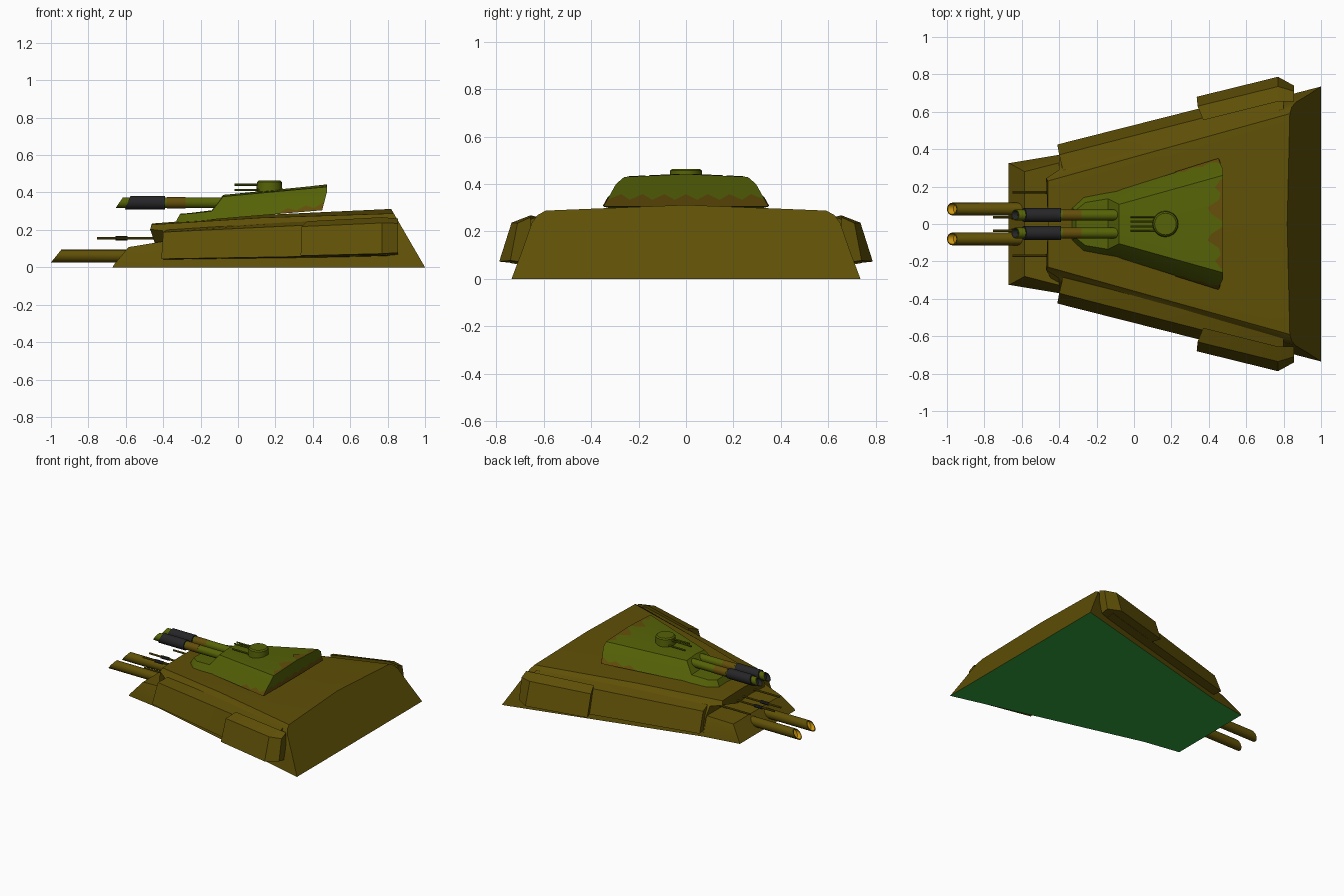
import bpy, bmesh, math
from mathutils import Vector

if "Cube" in bpy.data.objects:
    bpy.data.objects.remove(bpy.data.objects["Cube"])


def mat(name, r, g, b):
    m = bpy.data.materials.new(name)
    m.diffuse_color = (r, g, b, 1)
    m.use_nodes = True
    m.node_tree.nodes["Principled BSDF"].inputs["Base Color"].default_value = m.diffuse_color
    return m


OLIVE = mat("hull_olive", 0.115, 0.08, 0.002)
GREEN = mat("turret_green", 0.092, 0.122, 0.002)
BROWN = mat("camo_brown", 0.125, 0.075, 0.003)
DARK = mat("sleeve_black", 0.019, 0.019, 0.021)
AMBER = mat("bore_amber", 0.62, 0.31, 0.005)
UNDER = mat("underside_green", 0.033, 0.36, 0.048)


def finish(name, bm, mats, smooth=None):
    bmesh.ops.recalc_face_normals(bm, faces=bm.faces[:])
    me = bpy.data.meshes.new(name)
    bm.to_mesh(me)
    bm.free()
    ob = bpy.data.objects.new(name, me)
    bpy.context.collection.objects.link(ob)
    for m in mats:
        me.materials.append(m)
    if smooth:
        bpy.ops.object.select_all(action='DESELECT')
        ob.select_set(True)
        bpy.context.view_layer.objects.active = ob
        bpy.ops.object.shade_smooth_by_angle(angle=math.radians(smooth))
    return ob


def full(half):
    """Half ring (bottom edge to centre line) -> whole ring mirrored in y."""
    return half + [(x, -y, z) for x, y, z in reversed(half) if y > 0]


def loft(name, rings, mats, under=False):
    bm = bmesh.new()
    vs = [[bm.verts.new(p) for p in r] for r in rings]
    n = len(vs[0])
    for a, b in zip(vs, vs[1:]):
        for i in range(n):
            j = (i + 1) % n
            bm.faces.new((a[i], a[j], b[j], b[i]))
    bm.faces.new(vs[0])
    bm.faces.new(vs[-1])
    if under:
        for f in bm.faces:
            if all(v.co.z < 0.002 for v in f.verts):
                f.material_index = 1
    return finish(name, bm, mats, 25)


def tube(name, x0, x1, y, z, r, m, slant=0.0, bore=None, sides=16):
    """Barrel along x, muzzle at x0 cut at a slant, optional hollow bore."""
    bm = bmesh.new()

    def ring(x, rad, s):
        out = []
        for i in range(sides):
            a = 2 * math.pi * i / sides
            dz = rad * math.sin(a)
            out.append(bm.verts.new((x + s * (dz + r) / (2 * r),
                                     y + rad * math.cos(a), z + dz)))
        return out
    rings = [ring(x1, r, 0), ring(x0, r, slant)]
    if bore:
        rings += [ring(x0, r * 0.84, slant), ring(x0 + 0.03, r * 0.84, slant)]
    for k, (a, b) in enumerate(zip(rings, rings[1:])):
        for i in range(sides):
            j = (i + 1) % sides
            f = bm.faces.new((a[i], a[j], b[j], b[i]))
            f.material_index = 1 if k == 2 else 0
    bm.faces.new(rings[0])
    bm.faces.new(rings[-1]).material_index = 1 if bore else 0
    return finish(name, bm, [m, bore or m], 35)


def camo_plate(name, bl, br, tl, tr, out, heights):
    """Thin zigzag plate lying on the quad bl-br-tr-tl, lifted by out."""
    bl, br, tl, tr, out = map(Vector, (bl, br, tl, tr, out))
    bm = bmesh.new()
    prev = None
    for i, h in enumerate(heights):
        u = i / (len(heights) - 1)
        a, b = bl.lerp(br, u), tl.lerp(tr, u)
        pair = [bm.verts.new(a + out), bm.verts.new(a.lerp(b, h) + out)]
        if prev:
            bm.faces.new((prev[0], pair[0], pair[1], prev[1]))
        prev = pair
    finish(name, bm, [BROWN])


# Main hull: wedge widening to a flat sloped rear, overhanging its nose
front = [(-.40, .37, 0), (-.40, .34, .13), (-.40, .29, .195),
         (-.47, .245, .203), (-.46, .23, .228), (-.46, 0, .234)]
rear = [(1 - .58 * z, y, z) for y, z in ((.735, 0), (.69, .12), (.65, .235),
                                         (.625, .27), (.59, .288), (0, .312))]
mid = [tuple(Vector(a).lerp(Vector(b), 0.45)) for a, b in zip(front, rear)]
mid = mid[:4] + [(x, y, z + .01) for x, y, z in mid[4:]]
loft("hull", [full(front), full(mid), full(rear)], [OLIVE, UNDER], True)

# Low nose block
loft("nose", [
    full([(-.67, .325, 0), (-.665, .324, .012), (-.585, .28, .108), (-.585, 0, .108)]),
    full([(-.40, .37, 0), (-.40, .368, .012), (-.39, .33, .14), (-.39, 0, .14)]),
], [OLIVE, UNDER], True)

# Side skirts, long one and thicker rear one on each side
skirts = {
    "long_skirt": [
        [(-.41, .425, .045), (-.40, .37, .188), (-.38, .285, .20), (-.39, .34, .04)],
        [(.36, .620, .058), (.36, .565, .225), (.36, .47, .248), (.36, .54, .05)],
        [(.80, .735, .065), (.80, .675, .245), (.80, .60, .27), (.80, .65, .06)]],
    "rear_skirt": [
        [(.335, .68, .062), (.34, .63, .218), (.37, .555, .246), (.38, .57, .055)],
        [(.77, .787, .073), (.77, .735, .237), (.77, .655, .268), (.77, .66, .06)],
        [(.855, .74, .078), (.855, .71, .235), (.855, .655, .26), (.855, .66, .065)]],
}
for name, rings in skirts.items():
    for side, s in (("left", -1), ("right", 1)):
        loft(f"{name}_{side}", [[(x, s * y, z) for x, y, z in r] for r in rings], [OLIVE])

# Turret with low front deck and raised rear
loft("turret", [full(h) for h in (
    [(-.335, .085, .235), (-.325, .081, .258), (-.31, .075, .285), (-.31, 0, .286)],
    [(-.27, .145, .24), (-.265, .13, .262), (-.26, .115, .287), (-.26, 0, .290)],
    [(-.09, .175, .26), (-.11, .16, .278), (-.14, .135, .300), (-.14, 0, .305)],
    [(-.06, .187, .262), (-.07, .145, .32), (-.08, .105, .378), (-.08, 0, .387)],
    [(.45, .348, .305), (.475, .295, .40), (.475, .26, .43), (.475, 0, .442)])], [GREEN])

# Brown zigzag camouflage on the turret rear, roof edge and sides
camo_plate("rear_camo", (.45, -.348, .305), (.45, .348, .305),
           (.475, -.295, .40), (.475, .295, .40), (.004, 0, 0),
           [.55 if i % 2 else .3 for i in range(15)])
for side, s in (("left", -1), ("right", 1)):
    camo_plate(f"roof_camo_{side}", (.474, s * .02, .441), (.474, s * .24, .431),
               (.27, s * .02, .425), (.27, s * .2, .416), (0, 0, .002),
               [.05, .3, .4, .1, .05, .2, .05])
    camo_plate(f"side_camo_{side}", (.22, s * .276, .286), (.45, s * .348, .305),
               (.215, s * .227, .364), (.475, s * .295, .40), (0, s * .003, .002),
               [.05, .3, .1, .35, .15, .45])

# Cupola
bm = bmesh.new()
bmesh.ops.create_cone(bm, cap_ends=True, segments=20, radius1=.07, radius2=.066, depth=.06)
bmesh.ops.bevel(bm, geom=[e for e in bm.edges if all(v.co.z > 0 for v in e.verts)],
                offset=.008, segments=1, affect='EDGES')
bmesh.ops.translate(bm, verts=bm.verts[:], vec=(.168, 0, .434))
finish("cupola", bm, [GREEN], 35)

# Guns, mirrored left and right
for side, s in (("left", -1), ("right", 1)):
    tube(f"hull_cannon_{side}", -1, -.5, s * .08, .06, .034, OLIVE, .055, AMBER)
    tube(f"turret_barrel_{side}", -.655, -.06, s * .048, .345, .029, GREEN, .04, DARK)
    tube(f"barrel_sleeve_{side}", -.605, -.39, s * .048, .345, .037, DARK, .03)
    tube(f"barrel_camo_{side}", -.38, -.28, s * .048, .345, .0302, BROWN)
    tube(f"inner_machine_gun_{side}", -.755, -.38, s * .037, .155, .007, OLIVE, sides=8)
    tube(f"machine_gun_sleeve_{side}", -.655, -.59, s * .037, .155, .012, DARK, sides=8)
    tube(f"outer_machine_gun_{side}", -.65, -.38, s * .17, .155, .007, OLIVE, sides=8)
    for z, y in ((.442, .014), (.413, .038)):
        tube(f"cupola_gun_{side}_{y}", -.02, .14, s * y, z, .006, GREEN, sides=8)
